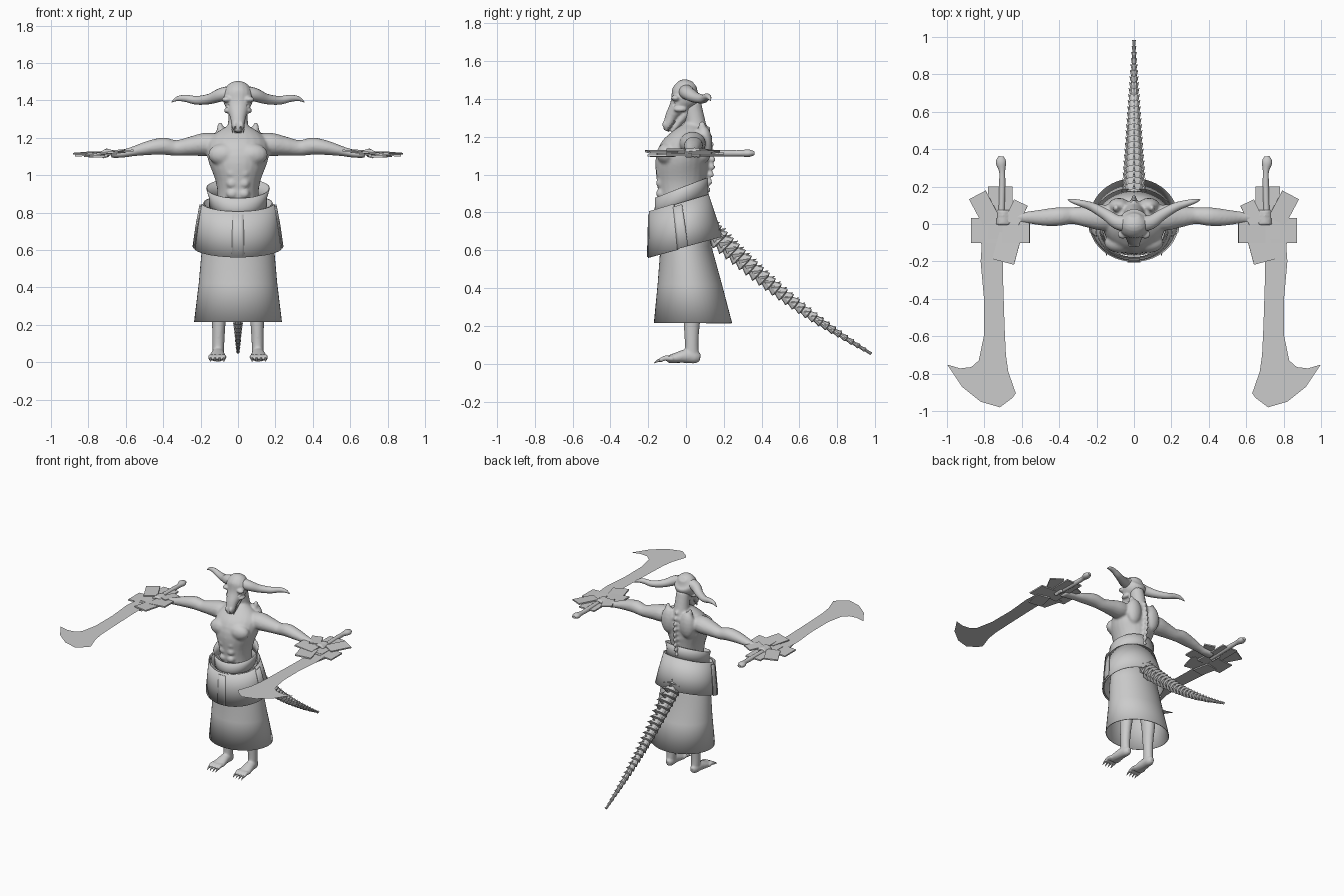
import bpy, bmesh
from math import sin, cos, pi, radians
from mathutils import Vector, Matrix

cube = bpy.data.objects.get("Cube")
if cube:
    bpy.data.objects.remove(cube)

grey = bpy.data.materials.new("plain_grey")
grey.use_nodes = True
grey.diffuse_color = (.6, .6, .6, 1)
grey.node_tree.nodes["Principled BSDF"].inputs["Base Color"].default_value = (.6, .6, .6, 1)
X, Y = Vector((1, 0, 0)), Vector((0, 1, 0))


def spline(pts, steps):
    """Catmull-Rom resampling of tuples."""
    out = []
    for i in range(len(pts) - 1):
        quad = [pts[max(i - 1, 0)], pts[i], pts[i + 1], pts[min(i + 2, len(pts) - 1)]]
        for k in range(steps):
            t = k / steps
            out.append([b + t / 2 * (c - a + t * (2 * a - 5 * b + 4 * c - d + t * (3 * (b - c) + d - a)))
                        for a, b, c, d in zip(*quad)])
    return out + [list(pts[-1])]


def tube(bm, pts, ref=Y, n=16, steps=4):
    """Closed loft through (x, y, z, radius_u, radius_v)."""
    pts = spline(pts, steps)
    pos = [Vector(p[:3]) for p in pts]
    rings = []
    for i, p in enumerate(pts):
        t = (pos[min(i + 1, len(pos) - 1)] - pos[max(i - 1, 0)]).normalized()
        u = ref.cross(t).normalized()
        v = t.cross(u)
        rings.append([bm.verts.new(pos[i] + u * p[3] * cos(2 * pi * k / n) + v * p[4] * sin(2 * pi * k / n))
                      for k in range(n)])
    for a, b in zip(rings, rings[1:]):
        for k in range(n):
            j = (k + 1) % n
            bm.faces.new((a[k], a[j], b[j], b[k]))
    bm.faces.new(rings[0][::-1])
    bm.faces.new(rings[-1])


def ball(bm, centre, radii):
    m = Matrix.Translation(centre) @ Matrix.Diagonal((*radii, 1))
    bmesh.ops.create_uvsphere(bm, u_segments=16, v_segments=10, radius=1, matrix=m)


def finish(bm, name, mirror=False, voxel=0, solid=0, angle=40):
    bmesh.ops.recalc_face_normals(bm, faces=bm.faces)
    me = bpy.data.meshes.new(name)
    bm.to_mesh(me)
    bm.free()
    me.materials.append(grey)
    me.polygons.foreach_set("use_smooth", [True] * len(me.polygons))
    me.set_sharp_from_angle(angle=radians(angle))
    ob = bpy.data.objects.new(name, me)
    bpy.context.collection.objects.link(ob)
    if mirror:
        ob.modifiers.new("mirror", 'MIRROR').use_mirror_merge = False
    if solid:
        ob.modifiers.new("thickness", 'SOLIDIFY').thickness = solid
    if voxel:
        r = ob.modifiers.new("blend", 'REMESH')
        r.mode, r.voxel_size, r.use_smooth_shade = 'VOXEL', voxel, True
        s = ob.modifiers.new("soften", 'SMOOTH')
        s.iterations, s.factor = 3, .5
    return ob


def cloth(name, rings, start=0, end=360, n=48, solid=.005):
    """Open sheet through (z, centre_y, rx, ry, tilt); angle 0 is the front."""
    bm = bmesh.new()
    rows = []
    for z, cy, rx, ry, tilt in rings:
        row = []
        for k in range(n + 1):
            a = radians(start + (end - start) * k / n)
            y = cy - ry * cos(a)
            row.append(bm.verts.new((rx * sin(a), y, z + tilt * y)))
        rows.append(row)
    for a, b in zip(rows, rows[1:]):
        for k in range(n):
            bm.faces.new((a[k], a[k + 1], b[k + 1], b[k]))
    bmesh.ops.remove_doubles(bm, verts=bm.verts, dist=.0005)
    return finish(bm, name, solid=solid)


# Torso, neck, arms and hands blended into one body
bm = bmesh.new()
tube(bm, [(0, -.02, .74, .12, .12), (0, -.025, .88, .11, .12), (0, -.025, .97, .12, .13),
          (0, -.02, 1.08, .16, .14), (0, .01, 1.16, .165, .12), (0, .03, 1.22, .12, .085),
          (0, .04, 1.26, .06, .05)], n=24)
tube(bm, [(0, .06, 1.18, .075, .07), (0, .05, 1.27, .055, .055), (0, .03, 1.38, .05, .05)])
for s in (-1, 1):
    tube(bm, [(s * x, y, z, rz, ry) for x, y, z, rz, ry in (
        (.08, .03, 1.17, .05, .06), (.17, .035, 1.165, .062, .07), (.25, .04, 1.155, .052, .058),
        (.33, .045, 1.145, .042, .045), (.4, .04, 1.155, .046, .05), (.48, .035, 1.145, .038, .045),
        (.57, .035, 1.125, .025, .032), (.62, .035, 1.115, .022, .032), (.68, .035, 1.112, .02, .038))])
    ball(bm, (s * .075, -.1, 1.11), (.085, .055, .06))        # chest
    ball(bm, (s * .08, .095, 1.16), (.06, .045, .1))          # shoulder blade
    ball(bm, (s * .095, .085, 1.24), (.018, .022, .045))      # shoulder peak
    for i in range(3):                                        # abdomen
        ball(bm, (s * .032, -.135, .9 + .055 * i), (.03, .024, .026))
    for i in range(4):                                        # fingers
        y = .002 + .022 * i
        tube(bm, [(s * .67, y, 1.12, .011, .011), (s * .7, y, 1.133, .011, .011),
                  (s * .73, y, 1.115, .01, .01), (s * .715, y, 1.092, .01, .01)], n=8)
for i in range(9):                                            # spine
    ball(bm, (0, .112 + .025 * sin(i * pi / 8), .92 + .04 * i), (.014, .02, .016))
finish(bm, "body", voxel=.009)

# Legs, feet and clawed toes
bm = bmesh.new()
tube(bm, [(.08, 0, .8, .08, .09), (.09, 0, .62, .07, .08), (.095, .01, .46, .05, .055),
          (.1, .035, .34, .046, .055), (.103, .03, .2, .036, .042), (.105, .03, .1, .032, .036),
          (.105, .03, .04, .03, .04)])
tube(bm, [(.105, .075, .03, .016, .02), (.105, .05, .035, .03, .034), (.108, 0, .04, .036, .036),
          (.11, -.06, .03, .044, .026), (.11, -.1, .022, .044, .018)], ref=Vector((0, 0, 1)))
for i in range(4):
    x = .075 + .024 * i
    tube(bm, [(x, -.07, .025, .014, .014), (x, -.11, .03, .014, .013), (x, -.14, .016, .011, .012)], ref=X, n=8)
finish(bm, "legs", mirror=True, voxel=.007)
bm = bmesh.new()
for i in range(4):
    x = .075 + .024 * i
    tube(bm, [(x, -.13, .02, .01, .009), (x, -.15, .015, .007, .006), (x, -.17, .002, .001, .001)], ref=X, n=6)
finish(bm, "toe_claws", mirror=True)

# Horned skull with sunken eyes
bm = bmesh.new()
tube(bm, [(0, .045, 1.478, .03, .02), (0, .02, 1.455, .07, .07), (0, -.005, 1.41, .082, .08),
          (0, -.04, 1.36, .062, .05), (0, -.075, 1.31, .042, .034), (0, -.095, 1.26, .034, .026),
          (0, -.105, 1.232, .018, .015)], n=20)
tube(bm, [(0, .03, 1.36, .045, .04), (0, -.02, 1.3, .035, .025), (0, -.075, 1.225, .02, .014)])
for s in (-1, 1):
    ball(bm, (s * .06, -.055, 1.405), (.028, .024, .016))     # brow
    ball(bm, (s * .055, -.03, 1.345), (.02, .035, .015))      # cheekbone
    ball(bm, (s * .018, -.11, 1.265), (.013, .016, .022))     # nostril ridge
skull = finish(bm, "skull", voxel=.006)
bm = bmesh.new()
for s in (-1, 1):
    ball(bm, (s * .06, -.078, 1.372), (.018, .026, .015))
    ball(bm, (s * .014, -.128, 1.25), (.006, .015, .012))
cutter = finish(bm, "eye_cutter")
cutter.hide_render = True
cutter.hide_set(True)
cut = skull.modifiers.new("sockets", 'BOOLEAN')
cut.operation, cut.object = 'DIFFERENCE', cutter

bm = bmesh.new()
tube(bm, [(.03, .0, 1.44, .04, .045), (.09, .01, 1.43, .036, .038), (.15, .05, 1.408, .028, .03),
          (.22, .09, 1.4, .023, .024), (.28, .11, 1.411, .019, .018), (.325, .122, 1.408, .012, .012),
          (.355, .13, 1.39, .002, .002)])
finish(bm, "horns", mirror=True)
bm = bmesh.new()
for i in range(4):
    tube(bm, [(.03, -.06 - .01 * i, 1.285 - .012 * i, .006, .006),
              (.028, -.065 - .01 * i, 1.262 - .012 * i, .001, .001)], n=6, steps=1)
finish(bm, "teeth", mirror=True)

# Layered waist cloths
cloth("long_skirt", [(.82, -.01, .15, .13, 0), (.62, 0, .192, .135, 0), (.42, .02, .21, .17, 0),
                     (.215, .037, .235, .207, 0)])
cloth("hip_skirt", [(.86, -.03, .185, .15, .3), (.74, -.015, .21, .172, .28), (.62, 0, .228, .195, .27)])
cloth("waist_band", [(.845, -.025, .155, .145, .35), (.89, -.025, .155, .14, .38), (.94, -.025, .17, .14, .38)])
cloth("front_apron", [(.865, -.03, .2, .165, .3), (.74, -.015, .22, .182, .28), (.615, 0, .238, .202, .27)],
      -78, 78)
for name, mid in (("front_tab", 0), ("left_tab", 85), ("right_tab", -85)):
    cloth(name, [(.85, -.03, .206, .171, .3), (.74, -.015, .226, .188, .28), (.62, 0, .243, .207, .27)],
          mid - 8, mid + 8, n=4)

# Scaled tail: each segment flares, then steps in
count = 26
path, spikes = [], bmesh.new()
for i in range(count):
    for f, flare in ((0, .68), (.85, 1.1)):
        t = (i + f) / count
        r = (.058 - .05 * t) * flare
        path.append((0, .12 + .865 * t, .71 - .66 * t - .045 * sin(pi * t), r, r))
    y, z, r = path[-1][1:4]
    for dx, dz in ((-.8, .4), (.8, .4), (0, 1)):
        tube(spikes, [(dx * r * .6, y - r * .5, z + dz * r * .5, r * .45, r * .45),
                      (dx * r * 1.35, y + r * .5, z + dz * r * 1.05, .001, .001)], ref=X, n=5, steps=1)
bm = bmesh.new()
tube(bm, path, ref=X, n=10, steps=1)
finish(bm, "tail", angle=30)
finish(spikes, "tail_scales", angle=20)

# Broad-headed swords: bevelled blade, grip and fanned guard plates
outline = [(.705, .08), (.7, -.3), (.692, -.55), (.685, -.7), (.672, -.79), (.632, -.905), (.65, -.93),
           (.717, -.98), (.82, -.95), (.92, -.87), (.998, -.752), (.93, -.772), (.87, -.765), (.83, -.73),
           (.803, -.6), (.802, -.4), (.82, -.2), (.8, .08)]
bm = bmesh.new()
for side in (1, -1):
    face = bm.faces.new([bm.verts.new((x, y, 1.113)) for x, y in outline])
    face.normal_update()
    if face.normal.z * side < 0:
        face.normal_flip()
    bmesh.ops.inset_region(bm, faces=[face], thickness=.018, depth=.014)
bmesh.ops.remove_doubles(bm, verts=bm.verts, dist=.0001)
finish(bm, "sword_blades", mirror=True, angle=15)

bm = bmesh.new()
tube(bm, [(.71, .362, 1.113, .014, .01), (.711, .33, 1.113, .028, .02), (.705, .28, 1.113, .016, .016),
          (.705, .2, 1.113, .017, .017), (.71, .0, 1.113, .016, .016)], ref=Vector((0, 0, 1)))
finish(bm, "sword_grips", mirror=True)

bm = bmesh.new()
for x, y, z, w, l, turn, tilt in ((.715, .06, 1.112, .13, .28, 0, 0), (.8, .085, 1.118, .1, .16, 28, 4),
                                  (.63, .06, 1.13, .08, .12, -25, 4), (.8, -.035, 1.108, .145, .135, 0, 3),
                                  (.63, -.035, 1.126, .145, .135, 0, 5), (.68, -.13, 1.12, .12, .15, -15, 4),
                                  (.76, -.13, 1.1, .1, .13, 12, -2)):
    m = (Matrix.Translation((x, y, z)) @ Matrix.Rotation(radians(-turn), 4, 'Z')
         @ Matrix.Rotation(radians(tilt), 4, 'Y') @ Matrix.Diagonal((w, l, .01, 1)))
    bmesh.ops.create_cube(bm, size=1, matrix=m)
finish(bm, "sword_guards", mirror=True)
